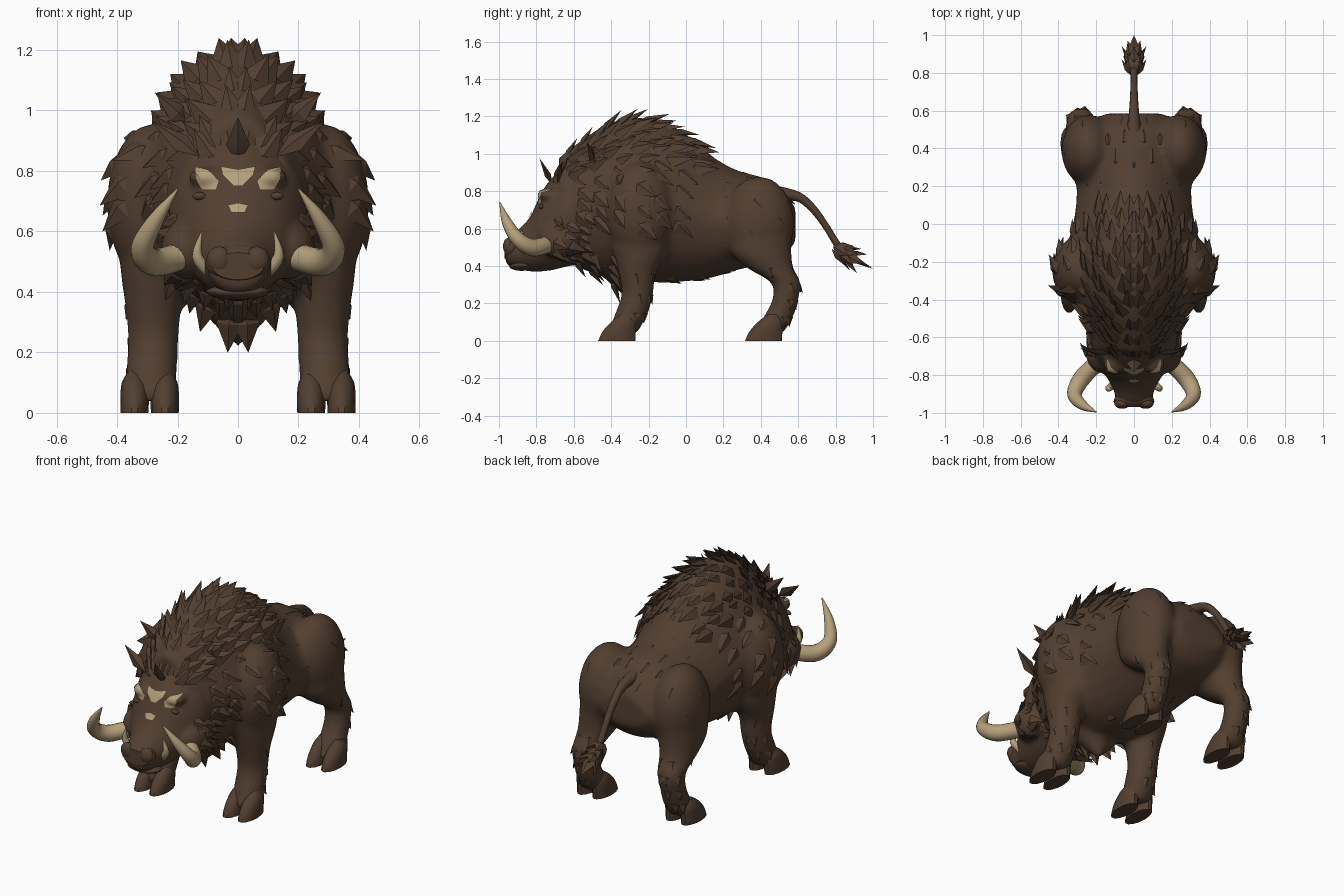
import bpy, bmesh, math, random
from mathutils import Vector, Matrix
from mathutils.bvhtree import BVHTree

random.seed(4)
if "Cube" in bpy.data.objects:
    bpy.data.objects.remove(bpy.data.objects["Cube"])
X, Y, Z = Vector((1, 0, 0)), Vector((0, 1, 0)), Vector((0, 0, 1))


def material(name, rgb):
    m = bpy.data.materials.new(name)
    m.use_nodes = True
    m.diffuse_color = (*rgb, 1)
    bsdf = next(n for n in m.node_tree.nodes if n.type == "BSDF_PRINCIPLED")
    bsdf.inputs["Base Color"].default_value = (*rgb, 1)
    bsdf.inputs["Roughness"].default_value = 0.9
    return m


fur = material("brown fur", (0.085, 0.049, 0.030))
ivory = material("tan ivory", (0.46, 0.35, 0.20))


def refine(rows, n):
    """Smooth curve through rows of numbers."""
    p = [Vector(r) for r in rows]
    out = []
    for i in range(len(p) - 1):
        a, b, c, d = p[max(i - 1, 0)], p[i], p[i + 1], p[min(i + 2, len(p) - 1)]
        for k in range(n):
            t = k / n
            out.append(0.5 * (2 * b + (c - a) * t + (2 * a - 5 * b + 4 * c - d) * t ** 2
                              + (3 * b - a - 3 * c + d) * t ** 3))
    return out + [p[-1]]


def loft(bm, rows, axes=None, sides=20, n=4, taper=0):
    """Skin ellipses given as x, y, z, radius, radius; taper narrows the upper half."""
    rows = refine(rows, n)
    rings = []
    for i, r in enumerate(rows):
        c = Vector(r[:3])
        if axes:
            u, v = axes
        else:
            t = Vector(rows[min(i + 1, len(rows) - 1)][:3]) - Vector(rows[max(i - 1, 0)][:3])
            u = t.cross(X).normalized()
            v = t.cross(u).normalized()
        ring = []
        for k in range(sides):
            a = math.tau * k / sides
            slim = 1 - taper * max(0, math.sin(a))
            ring.append(bm.verts.new(c + u * max(r[3], 0.002) * math.cos(a) * slim
                                     + v * max(r[4], 0.002) * math.sin(a)))
        rings.append(ring)
    for p, q in zip(rings, rings[1:]):
        for k in range(sides):
            j = (k + 1) % sides
            bm.faces.new((p[k], p[j], q[j], q[k]))
    bm.faces.new(rings[0])
    bm.faces.new(rings[-1])


def side_loft(bm, rows, taper):
    """Loft along y from rows of y, top, bottom, half width."""
    loft(bm, [(0, y, (t + b) / 2, w, (t - b) / 2) for y, t, b, w in rows], (X, Z), 28, 4, taper)


def ball(bm, centre, size):
    bmesh.ops.create_uvsphere(bm, u_segments=20, v_segments=12, radius=1,
                              matrix=Matrix.LocRotScale(Vector(centre), None, Vector(size)))


def tuft(bm, base, direction, normal, length, width):
    """Leaf-shaped lock of hair."""
    d = direction.normalized()
    s = d.cross(normal).normalized()
    n = s.cross(d)
    root, tip = bm.verts.new(base - d * length * 0.4), bm.verts.new(base + d * length)
    mid = [bm.verts.new(base + d * length * 0.15 + o)
           for o in (s * width, n * width * 0.45, -s * width, -n * width * 0.4)]
    for k in range(4):
        bm.faces.new((mid[k], mid[(k + 1) % 4], tip))
        bm.faces.new((mid[(k + 1) % 4], mid[k], root))


def make(name, bm, mats=(fur,), voxel=0, angle=40):
    bmesh.ops.recalc_face_normals(bm, faces=bm.faces[:])
    me = bpy.data.meshes.new(name)
    bm.to_mesh(me)
    bm.free()
    ob = bpy.data.objects.new(name, me)
    bpy.context.collection.objects.link(ob)
    if voxel:
        r = ob.modifiers.new("blend", "REMESH")
        r.mode, r.voxel_size = "VOXEL", voxel
        s = ob.modifiers.new("soften", "SMOOTH")
        s.factor, s.iterations = 0.5, 5
        deps = bpy.context.evaluated_depsgraph_get()
        ob.data = bpy.data.meshes.new_from_object(ob.evaluated_get(deps))
        ob.modifiers.clear()
        ob.data.name = name
    ob.data.materials.clear()
    for m in mats:
        ob.data.materials.append(m)
    bpy.ops.object.select_all(action="DESELECT")
    ob.select_set(True)
    bpy.context.view_layer.objects.active = ob
    bpy.ops.object.shade_smooth_by_angle(angle=math.radians(angle))
    return ob


def tree(ob):
    me = ob.data
    return BVHTree.FromPolygons([v.co for v in me.vertices], [p.vertices[:] for p in me.polygons])


# Torso with shoulders, haunches and legs blended into one skin
bm = bmesh.new()
side_loft(bm, [(-.68, .98, .45, .2), (-.55, 1.08, .38, .25), (-.42, 1.16, .34, .31),
               (-.28, 1.195, .32, .35), (-.12, 1.17, .31, .35), (.02, 1.09, .32, .32),
               (.15, .98, .34, .305), (.28, .91, .38, .31), (.42, .87, .41, .31),
               (.52, .8, .45, .26), (.585, .71, .53, .15)], .3)
loft(bm, [(0, -.36, .45, .18, .15), (0, -.34, .36, .14, .12), (0, -.3, .22, .01, .01)], (X, Y))
front_leg = [(.27, -.25, .62, .125, .16), (.275, -.245, .48, .115, .145), (.28, -.26, .36, .095, .1),
             (.28, -.26, .25, .084, .085), (.285, -.29, .15, .085, .088), (.29, -.34, .04, .085, .08)]
hind_leg = [(.25, .4, .6, .12, .17), (.26, .4, .48, .118, .165), (.27, .45, .39, .098, .125),
            (.28, .535, .31, .08, .08), (.285, .53, .22, .073, .07), (.285, .495, .13, .076, .08),
            (.29, .44, .04, .08, .08)]
for s in (1, -1):
    ball(bm, (s * .285, -.245, .69), (.15, .18, .265))
    ball(bm, (s * .24, .39, .63), (.145, .19, .25))
    for leg in (front_leg, hind_leg):
        loft(bm, [(s * r[0], *r[1:]) for r in leg], (X, Y))
body = make("body", bm, voxel=.02)

# Head with brow ridges and cheeks
bm = bmesh.new()
side_loft(bm, [(-.5, 1.0, .41, .23), (-.62, .96, .4, .23), (-.7, .89, .38, .205),
               (-.77, .8, .37, .17), (-.83, .67, .37, .135), (-.89, .6, .38, .105),
               (-.94, .56, .395, .098), (-.965, .52, .42, .08)], .1)
for s in (1, -1):
    ball(bm, (s * .1, -.74, .78), (.065, .05, .032))
    ball(bm, (s * .17, -.68, .54), (.085, .11, .1))
head = make("head", bm, voxel=.014)

# Snout pad, nostril wings and lower lip
bm = bmesh.new()
loft(bm, [(0, -.9, .5, .09, .06), (0, -.94, .495, .108, .062), (0, -.97, .485, .085, .045)], (X, Z))
for s in (1, -1):
    ball(bm, (s * .062, -.95, .505), (.042, .028, .045))
ball(bm, (0, -.88, .4), (.105, .065, .026))
make("snout", bm)

# Cloven hooves
bm = bmesh.new()
for s in (1, -1):
    for fy in (-.37, .415):
        for dx in (-.05, .05):
            x = s * (.292 + dx)
            loft(bm, [(x, fy, 0, .046, .102), (x, fy + .012, .05, .047, .09),
                      (x, fy + .035, .1, .042, .068), (x, fy + .05, .14, .02, .03)], (X, Y), 14, 3)
make("hooves", bm)

# Curved tusks, with brown wear on the forward underside
for s, side in ((1, "left"), (-1, "right")):
    bm = bmesh.new()
    path = [(.13, -.71, .54, .045), (.215, -.755, .51, .046), (.285, -.83, .5, .046),
            (.315, -.905, .55, .038), (.27, -.96, .64, .026), (.2, -.995, .74, .003)]
    loft(bm, [(s * x, y, z, r, r) for x, y, z, r in path], None, 16, 6)
    bmesh.ops.recalc_face_normals(bm, faces=bm.faces[:])
    for f in bm.faces:
        c, n = f.calc_center_median(), f.normal
        f.material_index = int(abs(c.x) > .25 and c.z < .58 and n.y < -.15 and n.z < .35)
    make(side + "_tusk", bm, (ivory, fur))
    bm = bmesh.new()
    loft(bm, [(s * .1, -.85, .47, .02, .02), (s * .135, -.87, .52, .018, .018),
              (s * .12, -.88, .6, .002, .002)], None, 10)
    make(side + "_small_tusk", bm, (ivory,))
    # Ears, pale on the forward face
    bm = bmesh.new()
    for base, tip, w in (((.17, -.68, .88), (.285, -.66, .965), .034),
                         ((.19, -.5, .98), (.275, -.53, 1.06), .036)):
        b, t = (Vector((s * p[0], p[1], p[2])) for p in (base, tip))
        tuft(bm, b, t - b, Vector((0, -1, .5)), (t - b).length, w)
    bmesh.ops.recalc_face_normals(bm, faces=bm.faces[:])
    for f in bm.faces:
        f.material_index = int(f.normal.y < 0 and abs(f.calc_center_median().x) > .19)
    make(side + "_ears", bm, (fur, ivory), angle=20)

# Face markings laid on the head, and eyes
head_tree, body_tree = tree(head), tree(body)


def on_face(x, z):
    hit, n, _, _ = head_tree.ray_cast(Vector((x, -2, z)), Y)
    return hit + n * .006 if hit else Vector((x, -.7, z))


def marking(name, outline):
    bm = bmesh.new()
    pts = [Vector(p) for p in outline]
    mid = sum(pts, Vector((0, 0))) / len(pts)
    pts = [a.lerp(b, t) for a, b in zip(pts, pts[1:] + pts[:1]) for t in (0, .5)]
    rings = [[bm.verts.new(on_face(*mid.lerp(p, f))) for p in pts] for f in (1, .75, .5, .25)]
    hub = bm.verts.new(on_face(*mid))
    for k in range(len(pts)):
        j = (k + 1) % len(pts)
        for a, b in zip(rings, rings[1:]):
            bm.faces.new((a[k], a[j], b[j], b[k]))
        bm.faces.new((rings[-1][k], rings[-1][j], hub))
    make(name, bm, (ivory,))


brow = [(.14, .81), (.1, .8), (.062, .765), (.07, .735), (.115, .735), (.135, .77)]
blaze = [(.057, .812), (.052, .785), (.03, .765), (.015, .748)]
marking("left_brow_marking", brow)
marking("right_brow_marking", [(-x, z) for x, z in reversed(brow)])
marking("forehead_marking", blaze + [(-x, z) for x, z in reversed(blaze)] + [(0, .802)])
marking("nose_marking", [(-.033, .685), (0, .692), (.033, .685), (.022, .66), (-.022, .66)])
bm = bmesh.new()
for s in (1, -1):
    ball(bm, on_face(s * .125, .715), (.022, .012, .013))
make("eyes", bm)

# Fur tufts grown from the skin
coat = bmesh.new()


def grow(origin, ray, flow, lift, length, width):
    """Plant a mirrored pair of tufts where a ray leaves the skin."""
    for s in (1, -1):
        flip = Vector((s, 1, 1))
        o, r = Vector(origin) * flip, Vector(ray) * flip
        hits = [t.ray_cast(o, r.normalized()) for t in (body_tree, head_tree)]
        hits = [h for h in hits if h[0]]
        if not hits:
            continue
        p, n = max(hits, key=lambda h: h[3])[:2]
        if n.dot(r) < 0:
            n = -n
        d = Vector(flow) * flip
        d = (d - n * d.dot(n)).normalized() + n * lift
        tuft(coat, p - n * .012, d, n, length, width)


def fur_rows(y0, y1, rows, angles, zc, flow, lift, length, width):
    for i in range(rows):
        y = y0 + (y1 - y0) * i / max(rows - 1, 1)
        for a in angles:
            a = math.radians(a + (i % 2) * angles.step / 2 + random.uniform(-3, 3))
            scale = random.uniform(.8, 1.2)
            grow((0, y + random.uniform(-.015, .015), zc), (math.sin(a), 0, math.cos(a)),
                 flow, lift, length * scale, width * scale)


fur_rows(-.7, .04, 12, range(0, 40, 13), .74, (0, 1, 0), .42, .125, .045)     # mane
fur_rows(-.58, -.04, 6, range(46, 110, 16), .7, (0, .7, -.6), .2, .11, .045)  # shoulders
fur_rows(-.6, -.4, 3, range(125, 180, 16), .6, (0, .6, -.6), .6, .1, .038)    # throat
fur_rows(-.1, .2, 3, range(155, 180, 16), .55, (0, 1, -.4), .35, .07, .035)   # belly
fur_rows(.1, .52, 5, range(0, 50, 26), .65, (0, 1, -.2), .2, .075, .03)       # back
fur_rows(.2, .5, 3, range(62, 110, 24), .65, (0, .7, -.7), .15, .06, .03)     # flanks
fur_rows(-.7, -.56, 3, range(75, 145, 15), .6, (.3, .8, -.4), .45, .095, .038)  # cheeks
for leg in (front_leg, hind_leg):
    for x, y, z, _, _ in leg[2:-1]:
        for a in (-15, 30, 80):
            b = math.radians(a + random.uniform(-15, 15))
            grow((x, y, z), (math.sin(b), math.cos(b), 0), (0, .25, -1), .3, .06, .032)
tuft(coat, Vector((0, -.73, .87)), Vector((0, -.06, .12)), -Y, .12, .04)
make("fur_tufts", coat, angle=25)

# Tail with a tufted end
bm = bmesh.new()
loft(bm, [(0, .48, .79, .04, .04), (0, .6, .77, .026, .026), (0, .68, .705, .021, .021),
          (0, .75, .61, .018, .018), (0, .82, .5, .019, .019), (0, .9, .435, .02, .02)], None, 12)
make("tail", bm)
bm = bmesh.new()
aim = Vector((0, .87, -.48)).normalized()
tuft(bm, Vector((0, .88, .445)), Vector((0, .12, -.06)), Z, .134, .045)
for i in range(3):
    for k in range(6):
        a = math.tau * (k + i / 2) / 6
        out = X * math.cos(a) + aim.cross(X) * math.sin(a)
        tuft(bm, Vector((0, .81 + .035 * i, .49 - .022 * i)) + out * .03, aim + out * .5, out, .08, .032)
make("tail_tuft", bm, angle=25)
